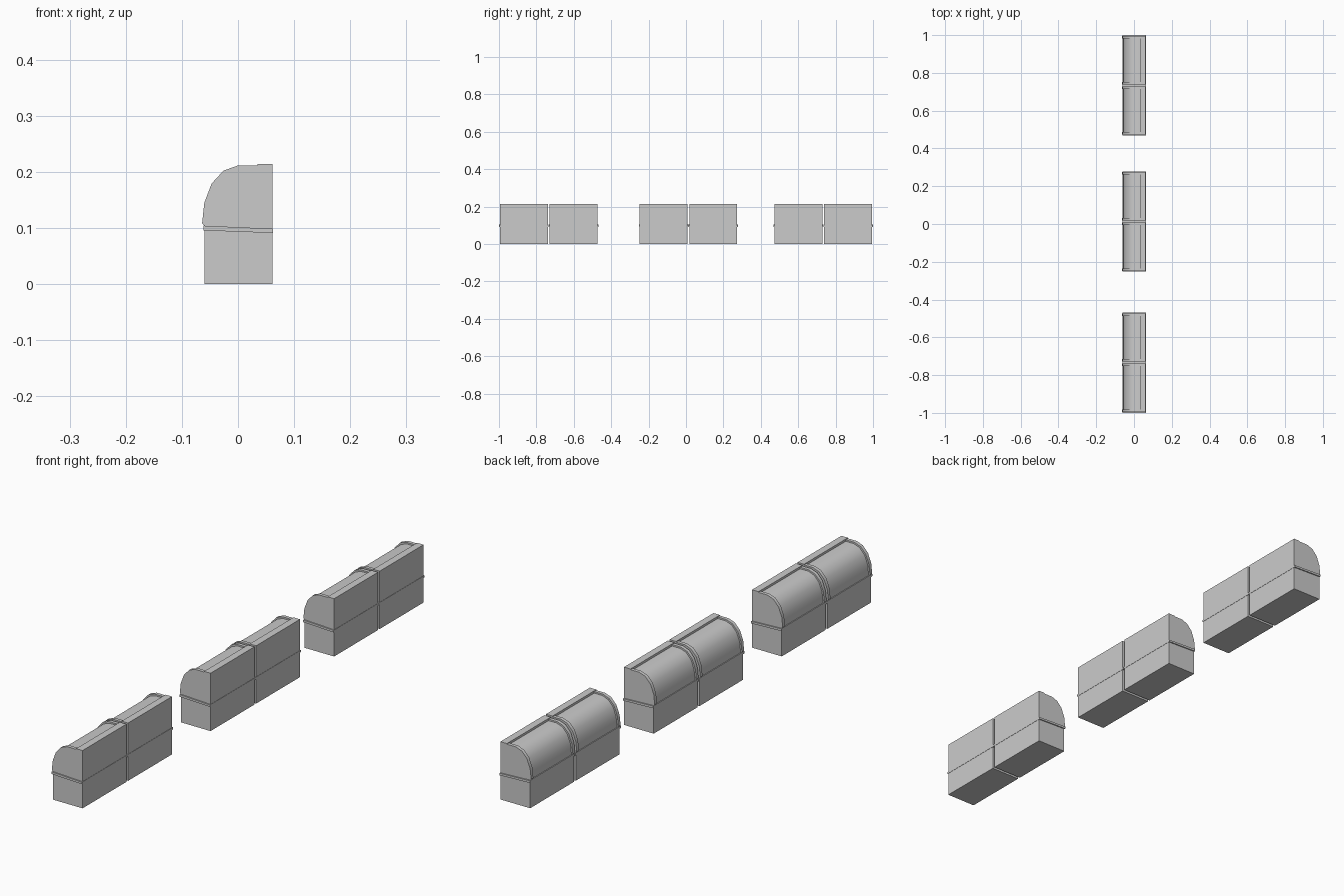
import bpy, bmesh, math

if "Cube" in bpy.data.objects:
    bpy.data.objects.remove(bpy.data.objects["Cube"])

LENGTH = 0.256      # one chest along y
GAP = 0.010         # space between the two chests of a pair
RIM = 0.013         # width of the raised arch at each lid end
PAIR_CENTRES = (-0.734, 0.013, 0.734)

# lid cross-sections (x, z): raised end arch, and recessed panel
CURVE = [(-0.064, 0.108), (-0.060, 0.145), (-0.047, 0.179),
         (-0.026, 0.202), (-0.001, 0.211), (0.035, 0.211)]
STRIP = [(0.035, 0.2135), (0.0615, 0.2135), (0.0615, 0.096), (-0.058, 0.102)]
ARCH = CURVE + STRIP
PANEL = [(0.06 + (x - 0.06) * 0.955, 0.108 + (z - 0.108) * 0.945) for x, z in CURVE]
PANEL[-1] = (0.035, PANEL[-1][1])
PANEL += STRIP


def finish(name, bm):
    bmesh.ops.remove_doubles(bm, verts=bm.verts, dist=1e-5)
    bmesh.ops.recalc_face_normals(bm, faces=bm.faces)
    mesh = bpy.data.meshes.new(name)
    bm.to_mesh(mesh)
    bm.free()
    obj = bpy.data.objects.new(name, mesh)
    bpy.context.collection.objects.link(obj)
    return obj


def loft(name, sections):
    """Skin a list of (profile, y) sections and cap both ends."""
    bm = bmesh.new()
    rings = [[bm.verts.new((x, y, z)) for x, z in prof] for prof, y in sections]
    for a, b in zip(rings, rings[1:]):
        for i in range(len(a)):
            j = (i + 1) % len(a)
            bm.faces.new((a[i], a[j], b[j], b[i]))
    bm.faces.new(rings[0])
    bm.faces.new(rings[-1])
    bmesh.ops.dissolve_degenerate(bm, dist=1e-5, edges=bm.edges)
    return finish(name, bm)


def chest(yc):
    a, b = yc - LENGTH / 2, yc + LENGTH / 2
    # lower box, its top following the tilted seam
    box = [(-0.06, 0), (0.0615, 0), (0.0615, 0.096), (-0.06, 0.102)]
    loft("chest_body", [(box, a), (box, b)])
    # tilted seam band, proud of the box on every side
    band = [(-0.0615, 0.0955), (0.0625, 0.091), (0.0625, 0.0985), (-0.0615, 0.104)]
    loft("seam_band", [(band, a - 0.0045), (band, b + 0.0045)])
    # rounded lid with raised end arches and rear strip
    lid = loft("chest_lid", [(ARCH, a), (ARCH, a + RIM), (PANEL, a + RIM),
                             (PANEL, b - RIM), (ARCH, b - RIM), (ARCH, b)])
    bpy.ops.object.select_all(action='DESELECT')
    lid.select_set(True)
    bpy.context.view_layer.objects.active = lid
    bpy.ops.object.shade_smooth_by_angle(angle=math.radians(35))


# three pairs in a row
for centre in PAIR_CENTRES:
    for side in (-1, 1):
        chest(centre + side * (LENGTH + GAP) / 2)
